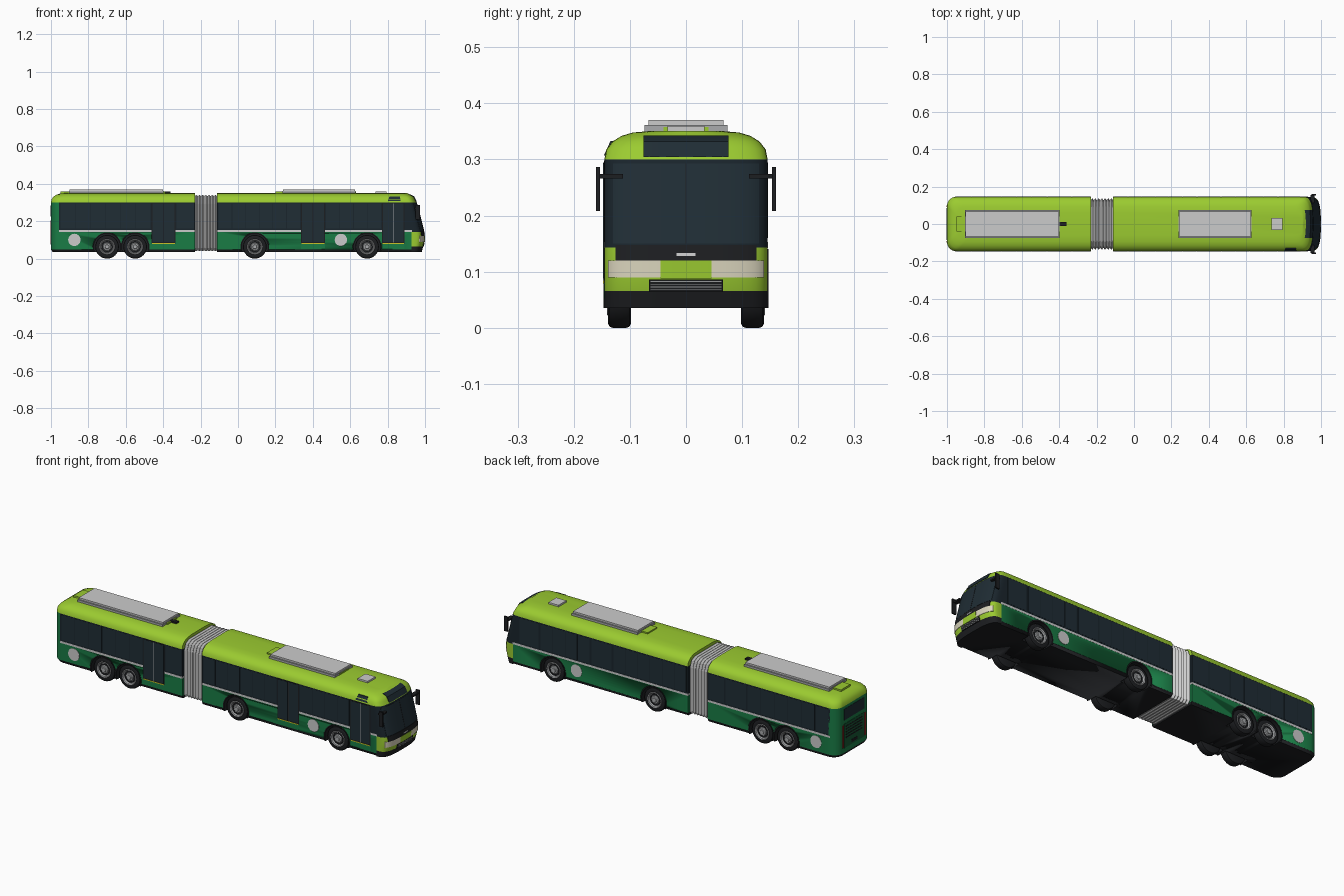
import bpy, bmesh
from math import sin, cos, asin, pi

if "Cube" in bpy.data.objects:
    bpy.data.objects.remove(bpy.data.objects["Cube"])


def mat(name, r, g, b):
    m = bpy.data.materials.new(name)
    m.diffuse_color = (r, g, b, 1)
    m.use_nodes = True
    m.node_tree.nodes["Principled BSDF"].inputs["Base Color"].default_value = m.diffuse_color
    return m


LIME = mat("lime", 0.33, 0.60, 0.03)
GREEN = mat("green", 0.01, 0.20, 0.06)
DEEP = mat("deep_green", 0.008, 0.10, 0.035)
BLACK = mat("black", 0.012, 0.013, 0.015)
GLASS = mat("glass", 0.01, 0.018, 0.025)
PANE = mat("pane", 0.014, 0.026, 0.035)
CREAM = mat("cream", 0.72, 0.68, 0.52)
WHITE = mat("white", 0.65, 0.67, 0.66)
YELLOW = mat("yellow", 0.6, 0.55, 0.02)
RED = mat("red", 0.4, 0.02, 0.02)
METAL = mat("metal", 0.4, 0.41, 0.42)


def make(name, verts, faces, m=None, smooth=True):
    me = bpy.data.meshes.new(name)
    me.from_pydata(verts, [], faces)
    bm = bmesh.new()
    bm.from_mesh(me)
    bmesh.ops.remove_doubles(bm, verts=bm.verts, dist=1e-5)
    bmesh.ops.recalc_face_normals(bm, faces=bm.faces)
    bm.to_mesh(me)
    bm.free()
    ob = bpy.data.objects.new(name, me)
    bpy.context.collection.objects.link(ob)
    if m:
        me.materials.append(m)
    if smooth:
        bpy.ops.object.select_all(action='DESELECT')
        ob.select_set(True)
        bpy.context.view_layer.objects.active = ob
        bpy.ops.object.shade_smooth_by_angle(angle=0.6)
    return ob


def loft(name, rings, m=None, smooth=True):
    n = len(rings[0])
    faces = [[k * n + i, k * n + (i + 1) % n, (k + 1) * n + (i + 1) % n, (k + 1) * n + i]
             for k in range(len(rings) - 1) for i in range(n)]
    faces += [list(range(n)), [(len(rings) - 1) * n + i for i in range(n)]]
    return make(name, [p for r in rings for p in r], faces, m, smooth)


def box(name, x0, x1, y0, y1, z0, z1, m=None):
    return loft(name, [[(x0, y0, z), (x1, y0, z), (x1, y1, z), (x0, y1, z)] for z in (z0, z1)], m, False)


def plan(z, x0, x1, hw, rear=None, front=None):
    """Plan outline with superellipse ends (rx, ry, power)."""
    pts = []
    for end, xe, s in ((front, x1, 1), (rear, x0, -1)):
        if not end:
            pts += [(xe, -s * hw, z), (xe, s * hw, z)]
            continue
        rx, ry, p = end
        ry = min(ry, hw)
        q = [(rx * (1 - cos(t) ** (2 / p)), hw - ry + ry * sin(t) ** (2 / p))
             for t in [i * pi / 20 * 0.99999 for i in range(11)]]
        pts += [(xe - s * d, -s * y, z) for d, y in reversed(q)]
        pts += [(xe - s * d, s * y, z) for d, y in q[1 if ry == hw else 0:]]
    return pts


def spin(name, prof, cx, side, m=None, a0=0, a1=2 * pi, n=32, cz=0.063):
    k = len(prof)
    verts = [(cx + r * cos(a), side * y, cz + r * sin(a))
             for a in [a0 + (a1 - a0) * i / n for i in range(n + 1)] for r, y in prof]
    faces = [[i * k + j, i * k + j + 1, (i + 1) * k + j + 1, (i + 1) * k + j]
             for i in range(n) for j in range(k - 1)]
    return make(name, verts, faces, m)


# Nose: side profile and curved horizontal bands following it
NOSE = [(.035, .982), (.065, .99), (.09, .996), (.12, .997), (.15, .993), (.30, .956), (.332, .940), (.35, .905)]


def nose_x(z):
    for (za, xa), (zb, xb) in zip(NOSE, NOSE[1:]):
        if z <= zb:
            return xa + (xb - xa) * (z - za) / (zb - za)
    return NOSE[-1][1]


def nose(name, ya, yb, zs, m, off=0.0, back=0.927):
    hw, rx, p = .1455, .055, 3
    ang = lambda y: (1 if y > 0 else -1) * asin(min(1, abs(y) / hw) ** (p / 2))
    ta, tb = ang(ya), ang(yb)
    rings = []
    for z in zs:
        pts = []
        for i in range(25):
            t = ta + (tb - ta) * i / 24
            y = (hw + off * .5) * abs(sin(t)) ** (2 / p) * (1 if t > 0 else -1)
            pts.append((nose_x(z) + off - rx + rx * max(0, cos(t)) ** (2 / p), y, z))
        rings.append([(back, pts[0][1], z)] + pts + [(back, pts[-1][1], z)])
    return loft(name, rings, m)


AXLES = {"rear": (-.70, -.55), "front": (.09, .69)}
REAR = (.05, .05, 2)
FRONT = (.055, .15, 3)

# Two body sections in stacked colour bands, with wheel arches cut out
for sec, x0, x1, rr in (("rear", -1, -.23, REAR), ("front", -.113, .93, None)):
    skirt = loft(sec + "_skirt", [plan(.035, x0 + .008 * bool(rr), x1, .138, rr), plan(.05, x0, x1, .1445, rr)], BLACK)
    lower = loft(sec + "_lower_side", [plan(.05, x0, x1, .145, rr), plan(.143, x0, x1, .145, rr)], GREEN)
    for ax in AXLES[sec]:
        for s in (1, -1):
            cut = spin("arch_cutter", [(0, .09), (.073, .09), (.073, .2), (0, .2)], ax, s)
            cut.hide_render = True
            for ob in (skirt, lower):
                bpy.context.view_layer.objects.active = ob
                md = ob.modifiers.new("arch", 'BOOLEAN')
                md.operation, md.object, md.solver = 'DIFFERENCE', cut, 'EXACT'
                bpy.ops.object.modifier_apply(modifier=md.name)
            bpy.data.objects.remove(cut)
    wx0, wx1 = (-.958, x1) if rr else (x0, .90)
    loft(sec + "_stripe", [plan(z, wx0, x1, .1457) for z in (.142, .153)], WHITE)
    loft(sec + "_window_band", [plan(z, wx0, wx1, .145) for z in (.153, .30)], GLASS)
    roof = []
    for z, hw in ((.30, .1455), (.318, .142), (.332, .131), (.342, .115), (.348, .095), (.351, .06)):
        d = .1455 - hw
        roof.append(plan(z, x0 + d * bool(rr), x1 if rr else nose_x(z), hw, rr, None if rr else FRONT))
    loft(sec + "_roof", roof, LIME)
loft("rear_corner", [plan(z, -1, -.957, .145, REAR) for z in (.143, .30)], GREEN)

# Side windows; the door side skips the doors
DOORS = ((-.462, -.335), (.337, .465), (.77, .89))
for s in (1, -1):
    for a, b, n in ((-.95, -.465, 6), (-.33, -.235, 1), (-.105, .332, 6), (.47, .765, 4), (.775, .89, 1), (-.46, -.335, 1), (.34, .462, 1)):
        if s < 0 and any(d0 - .01 < a < d1 - .01 for d0, d1 in DOORS):
            continue
        w = (b - a) / n
        for i in range(n):
            box("side_window", a + i * w + .0015, a + (i + 1) * w - .0015, s * .14, s * .1458, .16, .295, PANE)

# Doors with two leaves, centre seal and yellow sill
for a, b in DOORS:
    c = (a + b) / 2
    box("door_frame", a, b, -.1465, -.13, .08, .298, BLACK)
    box("door_step_panel", a, b, -.1465, -.13, .052, .08, GREEN)
    for u, v in ((a + .004, c - .002), (c + .002, b - .004)):
        box("door_leaf", u, v, -.1475, -.13, .088, .294, PANE)
    box("door_seal", c - .001, c + .001, -.1478, -.13, .085, .295, METAL)
    box("door_sill", a + .002, b - .002, -.1478, -.13, .079, .084, YELLOW)

# Front mask
nose("bumper", -.1455, .1455, (.035, .05, .066), BLACK)
nose("front_panel", -.1455, .1455, (.066, .09, .12, .143), LIME)
nose("headlight_band", -.138, .138, (.09, .12), CREAM, .002, .945)
nose("front_centre_panel", -.045, .045, (.088, .12), LIME, .003)
nose("dash_panel", -.125, .125, (.12, .135, .148), BLACK, .002)
nose("windshield", -.1455, .1455, (.143, .15, .22, .30), GLASS, 0, .885)
nose("windshield_glass", -.13, .13, (.15, .22, .293), PANE, .001, .90)
nose("windshield_seam", -.001, .001, (.15, .22, .293), BLACK, .002, .91)
nose("front_handle", -.017, .017, (.128, .133), WHITE, .0035)
nose("front_grille", -.065, .065, (.064, .086), BLACK, .003)
for i in range(4):
    z = .067 + i * .005
    nose("grille_slat", -.062, .062, (z, z + .0015), METAL, .004)
nose("front_sign", -.075, .075, (.304, .32, .332, .343), PANE, .003, .89)
loft("side_sign", [[(.80, -.1465, .307), (.87, -.1465, .307), (.87, -.12, .307), (.80, -.12, .307)],
                   [(.81, -.1345, .333), (.865, -.1345, .333), (.865, -.12, .333), (.81, -.12, .333)]], PANE)

# Mirrors
for s in (1, -1):
    box("mirror_arm", .943, .966, s * .112, s * .156, .266, .274, BLACK)
    box("mirror", .95, .972, s * .153, s * .16, .208, .287, BLACK)

# Rear face
box("rear_window", -1.0015, -.98, -.085, .085, .225, .285, PANE)
box("engine_cover", -1.0015, -.98, -.085, .085, .075, .205, DEEP)
for i in range(5):
    box("engine_louvre", -1.0025, -.98, -.07, .07, .125 + i * .015, .131 + i * .015, BLACK)
box("plate", -1.003, -.98, -.025, .025, .085, .1, BLACK)
for s in (1, -1):
    box("tail_light", -1.002, -.98, s * .09, s * .099, .08, .2, RED)

# Bellows joint with folds
rings = []
for i in range(15):
    d = 0 if i % 2 else .011
    x = -.232 + .12 * i / 14
    h, b, t = .138 - d, .04 + d * .3, .34 - d * .5
    half = [(h - .015, b), (h, b + .015), (h, t - .045), (h - .013, t - .013), (h - .04, t)]
    rings.append([(x, y, z) for y, z in half] + [(x, -y, z) for y, z in reversed(half)])
loft("bellows", rings, None, False)

# Wheels, rims and arch liners
for ax in AXLES["rear"] + AXLES["front"]:
    for s in (1, -1):
        spin("tyre", [(0, .098), (.055, .098), (.061, .101), (.063, .106), (.063, .131),
                      (.061, .136), (.055, .139), (.041, .138), (.038, .128), (0, .128)], ax, s, BLACK)
        spin("rim", [(.042, .1385), (.040, .141), (.036, .139), (.032, .131), (.022, .132),
                     (.019, .137), (.012, .138), (.010, .142), (0, .142)], ax, s, METAL)
        spin("rim_recess", [(.031, .132), (.031, .1335), (.023, .1335), (.023, .132)], ax, s, BLACK)
        spin("arch_liner", [(.077, .143), (.077, .147), (.071, .147), (.071, .092), (0, .092)],
             ax, s, BLACK, -.37, pi + .37, 24)

# Round blank badges on both sides
for x in (-.875, .55):
    for s in (1, -1):
        spin("badge", [(.033, .14), (.033, .1465), (0, .1465)], x, s, WHITE, cz=.10)

# Roof equipment
for a, b, c, d in ((-.95, -.39, -.90, -.40), (.20, .63, .24, .625)):
    box("roof_unit_base", a, b, -.04, .04, .345, .358, LIME)
    box("roof_unit_tray", c - .003, d + .003, -.074, .074, .345, .361, METAL)
    box("roof_unit", c, d, -.067, .067, .355, .37)
box("roof_hatch", .735, .795, -.033, .033, .345, .36)
box("roof_connector", -.40, -.36, -.011, .011, .345, .36, BLACK)
